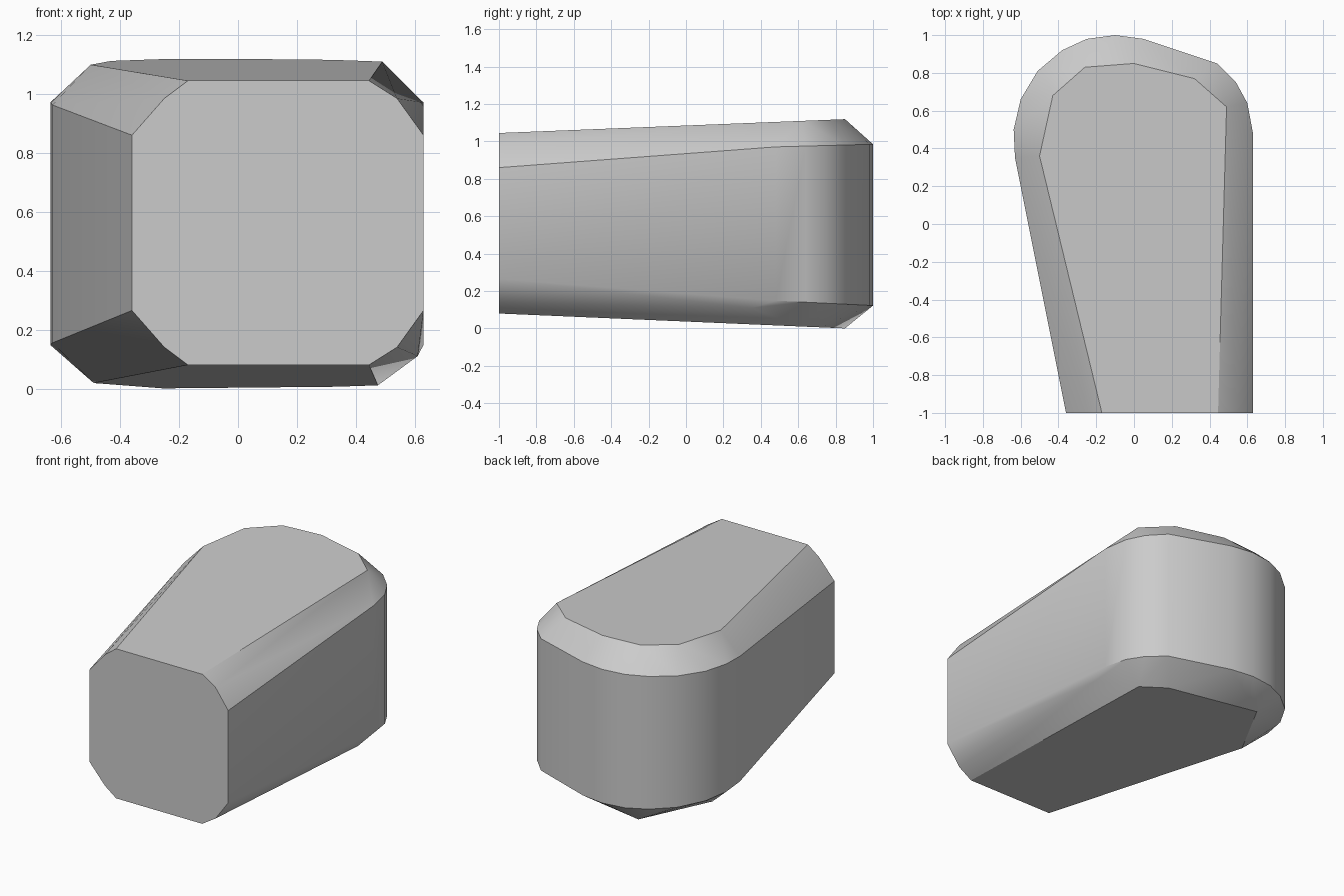
import bpy, bmesh, math

cube = bpy.data.objects.get("Cube")
if cube:
    bpy.data.objects.remove(cube, do_unlink=True)

# Plan of the upright wall: flat front, rounded back
WALL = [(-.36, -1), (-.63, .35), (-.637, .5), (-.60, .66), (-.51, .81),
        (-.38, .92), (-.25, .98), (-.1, 1), (.05, .98), (.25, .915),
        (.44, .85), (.54, .75), (.60, .64), (.63, .48), (.63, -1)]
# Plans of the flat top and bottom
TOP = [(-.17, -1), (-.50, .36), (-.43, .68), (-.26, .83), (0, .85),
       (.32, .77), (.49, .62), (.445, -1)]
BOTTOM = [(-.17, -1), (-.49, .43), (-.255, .85), (.33, .72),
          (.475, .61), (.445, -1)]


def top_z(y):
    return 1.045 + .04 * (y + 1)


def bottom_z(y):
    return .08 - .043 * (y + 1)


def wall_top(y):
    return .86 + .076 * (y + 1) if y < .45 else .97 + .027 * (y - .45)


def wall_bottom(y):
    return .265 - .0815 * (y + 1) if y < .35 else .155 - .05 * (y - .35)


points = [(x, y, top_z(y)) for x, y in TOP]
points += [(x, y, max(0, bottom_z(y))) for x, y in BOTTOM]
for x, y in WALL:
    points += [(x, y, wall_top(y)), (x, y, wall_bottom(y))]
# Rounding points on the front corners of the chamfer, and the low side corner
for x in (-.25, .54):
    points += [(x, -1, .985), (x, -1, .14)]
points.append((.61, .35, .11))

# The body is convex, so its skin is the hull of these outlines
bm = bmesh.new()
for p in points:
    bm.verts.new(p)
hull = bmesh.ops.convex_hull(bm, input=bm.verts)
spare = {v for v in hull["geom_interior"] + hull["geom_unused"]
         if isinstance(v, bmesh.types.BMVert)}
bmesh.ops.delete(bm, geom=list(spare), context="VERTS")
bmesh.ops.dissolve_limit(bm, angle_limit=math.radians(1),
                         verts=bm.verts, edges=bm.edges)
bmesh.ops.recalc_face_normals(bm, faces=bm.faces)
mesh = bpy.data.meshes.new("rounded_body")
bm.to_mesh(mesh)
bm.free()

body = bpy.data.objects.new("rounded_body", mesh)
bpy.context.collection.objects.link(body)

# Plain grey
grey = bpy.data.materials.new("plain_grey")
grey.use_nodes = True
colour = (.6, .6, .6, 1)
grey.diffuse_color = colour
grey.node_tree.nodes["Principled BSDF"].inputs["Base Color"].default_value = colour
mesh.materials.append(grey)

bpy.ops.object.select_all(action="DESELECT")
body.select_set(True)
bpy.context.view_layer.objects.active = body
bpy.ops.object.shade_smooth_by_angle(angle=math.radians(30))
